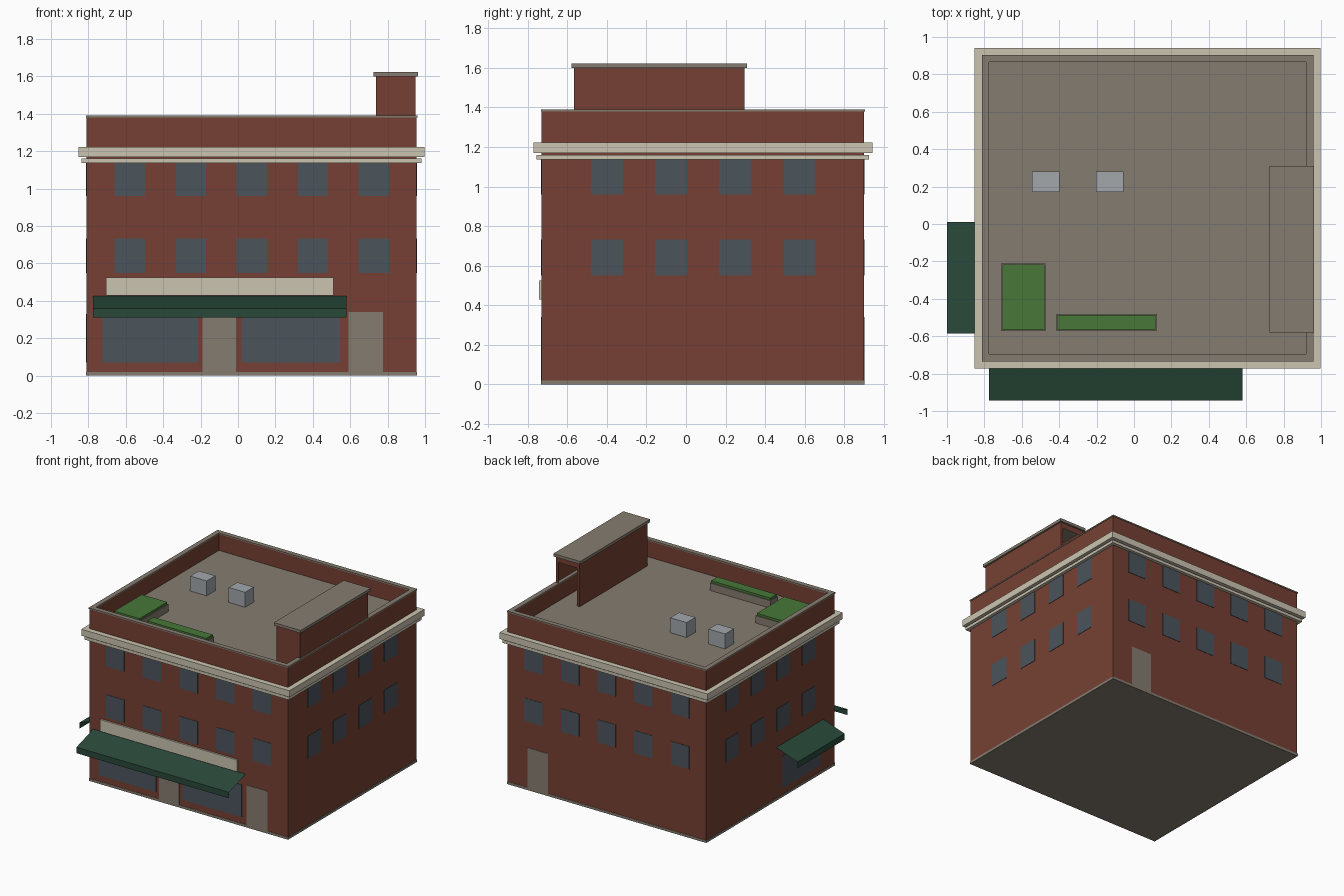
import bpy, bmesh

old = bpy.data.objects.get("Cube")
if old:
    bpy.data.objects.remove(old, do_unlink=True)


def material(name, rgb):
    m = bpy.data.materials.new(name)
    m.use_nodes = True
    m.diffuse_color = (*rgb, 1)
    m.node_tree.nodes["Principled BSDF"].inputs["Base Color"].default_value = (*rgb, 1)
    return m


BRICK = material("brick red", (0.18, 0.051, 0.033))
STONE = material("taupe stone", (0.235, 0.202, 0.162))
CREAM = material("cream trim", (0.6, 0.55, 0.435))
GLASS = material("slate glass", (0.07, 0.09, 0.107))
CANVAS = material("dark green canvas", (0.022, 0.066, 0.042))
LEAF = material("leaf green", (0.065, 0.185, 0.04))
METAL = material("pale grey metal", (0.36, 0.385, 0.41))


def finish(name, bm, mat):
    mesh = bpy.data.meshes.new(name)
    bm.to_mesh(mesh)
    bm.free()
    mesh.materials.append(mat)
    ob = bpy.data.objects.new(name, mesh)
    bpy.context.collection.objects.link(ob)
    return ob


def add_box(bm, x, y, z):
    verts = bmesh.ops.create_cube(bm, size=1)["verts"]
    for v in verts:
        v.co = [r[0] if c < 0 else r[1] for c, r in zip(v.co, (x, y, z))]
    return verts


def box(name, mat, x, y, z):
    bm = bmesh.new()
    add_box(bm, x, y, z)
    return finish(name, bm, mat)


def sheet(name, mat, quads):
    """Thin open surface from a few quads."""
    bm = bmesh.new()
    for q in quads:
        bm.faces.new([bm.verts.new(p) for p in q])
    bmesh.ops.remove_doubles(bm, verts=bm.verts, dist=0.0001)
    return finish(name, bm, mat)


def ring(name, mat, x, y, z, width):
    """Rectangular frame: outer loop and inner loop joined by walls."""
    bm = bmesh.new()
    loops = []
    for inset in (0, width):
        for h in z:
            x0, x1, y0, y1 = x[0] + inset, x[1] - inset, y[0] + inset, y[1] - inset
            loops.append([bm.verts.new((a, b, h)) for a, b in
                          ((x0, y0), (x1, y0), (x1, y1), (x0, y1))])
    ob, ot, ib, it = loops
    for a, b in ((ob, ot), (ot, it), (it, ib), (ib, ob)):
        for i in range(4):
            j = (i + 1) % 4
            bm.faces.new((a[i], a[j], b[j], b[i]))
    bmesh.ops.recalc_face_normals(bm, faces=bm.faces)
    return finish(name, bm, mat)


# Main block, base and roof
X, Y = (-0.81, 0.955), (-0.73, 0.9)
ROOF, TOP = 1.25, 1.38


def grown(r, d):
    return (r[0] - d, r[1] + d)


box("ground_base", STONE, grown(X, 0.003), grown(Y, 0.003), (0, 0.02))
box("brick_walls", BRICK, X, Y, (0.02, ROOF - 0.01))
box("roof_deck", STONE, grown(X, -0.02), grown(Y, -0.02), (ROOF - 0.02, ROOF))
ring("parapet", BRICK, X, Y, (ROOF - 0.01, TOP), 0.035)
ring("parapet_coping", STONE, grown(X, 0.004), grown(Y, 0.004), (TOP, TOP + 0.01), 0.039)
ring("cornice", CREAM, grown(X, 0.042), grown(Y, 0.042), (1.17, 1.222), 0.06)
ring("cornice_lower_band", CREAM, grown(X, 0.026), grown(Y, 0.026), (1.137, 1.16), 0.04)

# Plates on the walls: u is x on front and back, y on the sides
T = 0.003


def plate(bm, wall, u, z):
    if wall in ("front", "back"):
        c = Y[0] if wall == "front" else Y[1]
        add_box(bm, u, (c - T, c + T), z)
    else:
        c = X[0] if wall == "right" else X[1]
        add_box(bm, (c - T, c + T), u, z)


def plates(name, mat, items):
    bm = bmesh.new()
    for item in items:
        plate(bm, *item)
    return finish(name, bm, mat)


ROWS = ((0.55, 0.733), (0.96, 1.142))
for wall, start, pitch, count in (("front", -0.66, 0.326, 5), ("back", -0.66, 0.326, 5),
                                  ("right", -0.48, 0.324, 4), ("left", -0.48, 0.324, 4)):
    plates(wall + "_windows", GLASS,
           [(wall, (start + i * pitch, start + i * pitch + 0.162), row)
            for i in range(count) for row in ROWS])

SHOP = (0.07, 0.33)
plates("shop_windows", GLASS, [("front", (-0.725, -0.215), SHOP),
                               ("front", (0.02, 0.545), SHOP),
                               ("right", (-0.55, -0.06), SHOP)])
DOOR = (0.02, 0.34)
plates("doors", STONE, [("front", (-0.19, -0.01), DOOR),
                        ("front", (0.59, 0.775), DOOR),
                        ("back", (0.595, 0.775), DOOR)])

# Shop sign and awnings
box("sign_board", CREAM, (-0.705, 0.51), (Y[0] - 0.014, Y[0]), (0.43, 0.525))


def awning(name, place, a, b, wall, edge):
    """Sloping canvas plus hanging valance; place maps (along, out, z) to a point."""
    hi, mid, low = 0.425, 0.36, 0.312
    return sheet(name, CANVAS, [
        [place(*p) for p in ((a, edge, mid), (b, edge, mid), (b, wall, hi), (a, wall, hi))],
        [place(*p) for p in ((a, edge, low), (b, edge, low), (b, edge, mid), (a, edge, mid))]])


awning("front_awning", lambda u, o, z: (u, o, z), -0.775, 0.58, Y[0], -0.943)
awning("side_awning", lambda u, o, z: (o, u, z), 0.012, -0.585, X[0], -1.0)

# Stair house: thin walls with a doorway at the back
px, py, pz = (0.738, 0.948), (-0.565, 0.295), (ROOF, 1.6)
dx, head = (0.76, 0.926), 1.555


def upright(p, q, z0=pz[0], z1=pz[1]):
    return [(*p, z0), (*q, z0), (*q, z1), (*p, z1)]


sheet("stair_house_walls", BRICK, [
    upright((px[0], py[0]), (px[1], py[0])),
    upright((px[1], py[0]), (px[1], py[1])),
    upright((px[0], py[1]), (px[0], py[0])),
    upright((px[1], py[1]), (dx[1], py[1])),
    upright((dx[0], py[1]), (px[0], py[1])),
    upright((dx[1], py[1]), (dx[0], py[1]), head)])
box("stair_house_cap", STONE, grown(px, 0.014), grown(py, 0.014), (1.6, 1.623))

# Roof planters and cooling units
for name, x, y in (("large_planter", (-0.71, -0.472), (-0.572, -0.21)),
                   ("long_planter", (-0.415, 0.122), (-0.572, -0.48))):
    box(name, STONE, x, y, (ROOF, 1.31))
    box(name + "_plants", LEAF, grown(x, -0.006), grown(y, -0.006), (1.31, 1.328))
for i, x in enumerate((-0.545, -0.203)):
    box(f"cooling_unit_{i + 1}", METAL, (x, x + 0.146), (0.172, 0.282), (ROOF, 1.37))
